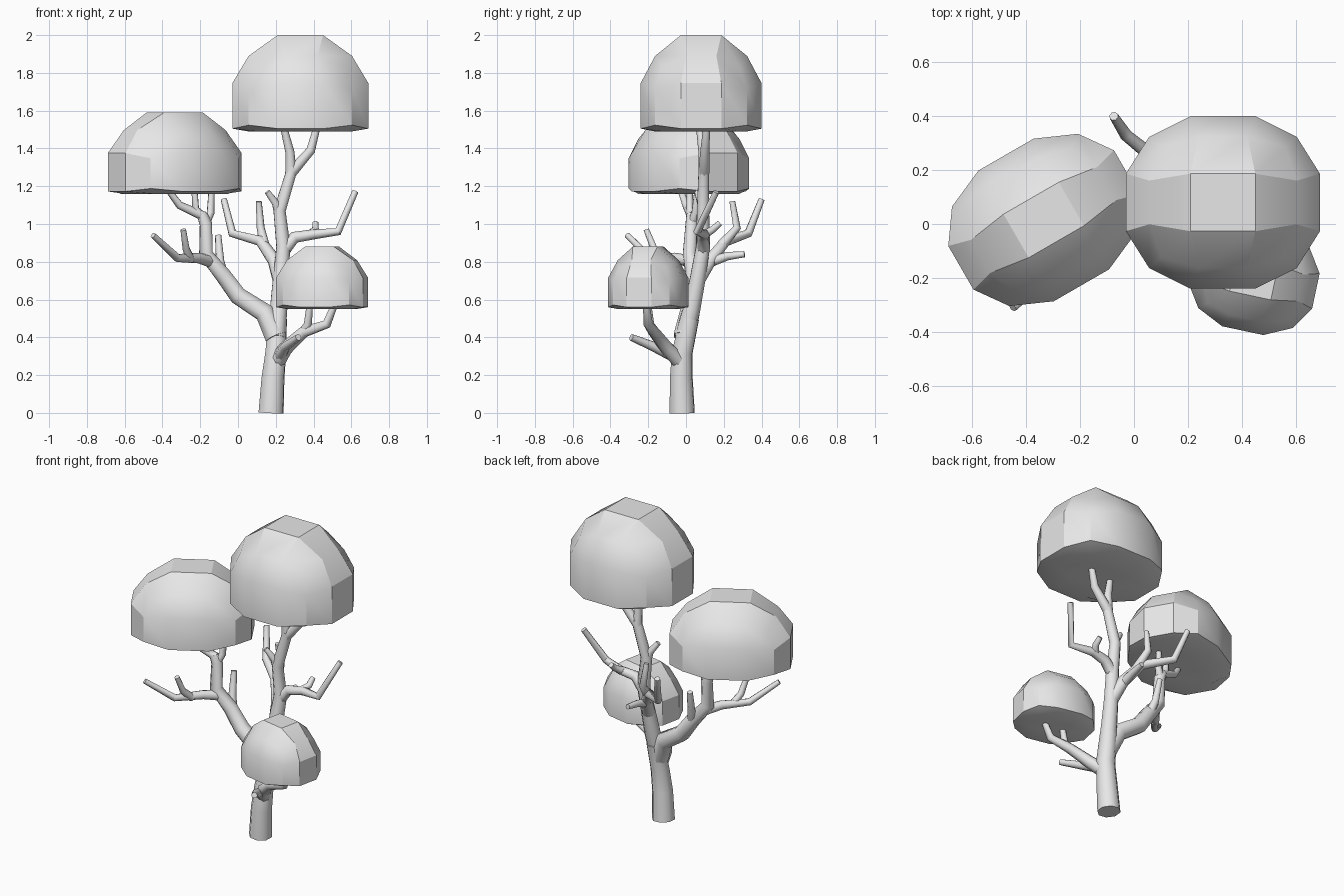
import bpy
import bmesh
from math import cos, pi, radians
from mathutils import Matrix, Vector

if "Cube" in bpy.data.objects:
    bpy.data.objects.remove(bpy.data.objects["Cube"], do_unlink=True)

grey = bpy.data.materials.new("plain_grey")
grey.use_nodes = True
grey.diffuse_color = (0.8, 0.8, 0.8, 1)
grey.node_tree.nodes["Principled BSDF"].inputs["Base Color"].default_value = grey.diffuse_color


def finish(obj, angle):
    """Shade one object smooth, keeping its hard edges, and colour it."""
    bpy.ops.object.select_all(action="DESELECT")
    obj.select_set(True)
    bpy.context.view_layer.objects.active = obj
    bpy.ops.object.shade_smooth_by_angle(angle=radians(angle))
    obj.data.materials.clear()
    obj.data.materials.append(grey)


def branch(name, start, end, *points):
    """Eight-sided limb tapering from start radius to end radius."""
    curve = bpy.data.curves.new(name, "CURVE")
    curve.dimensions = "3D"
    curve.bevel_depth = 1
    curve.bevel_resolution = 2
    curve.use_fill_caps = True
    spline = curve.splines.new("POLY")
    spline.points.add(len(points) - 1)
    for i, (point, place) in enumerate(zip(spline.points, points)):
        point.co = (*place, 1)
        point.radius = start + (end - start) * i / (len(points) - 1)
    helper = bpy.data.objects.new(name + "_path", curve)
    bpy.context.collection.objects.link(helper)
    bpy.context.view_layer.update()
    graph = bpy.context.evaluated_depsgraph_get()
    mesh = bpy.data.meshes.new_from_object(helper.evaluated_get(graph))
    bpy.data.objects.remove(helper, do_unlink=True)
    obj = bpy.data.objects.new(name, mesh)
    bpy.context.collection.objects.link(obj)
    # Weld the caps to the walls
    bm = bmesh.new()
    bm.from_mesh(mesh)
    bmesh.ops.remove_doubles(bm, verts=bm.verts, dist=0.0005)
    bmesh.ops.recalc_face_normals(bm, faces=bm.faces)
    bm.to_mesh(mesh)
    bm.free()
    finish(obj, 50)


def canopy(name, centre, half_x, half_y, height, turn):
    """Rounded cube flattened underneath into a dome."""
    bm = bmesh.new()
    bmesh.ops.create_cube(bm, size=2)
    bmesh.ops.subdivide_edges(bm, edges=bm.edges[:], cuts=2, use_grid_fill=True)
    widest = Vector((1, 1 / 3, 1 / 3)).normalized().x
    for v in bm.verts:
        d = v.co.normalized()
        if d.z > 0.5:
            z = 1 - (widest - d.z)
        elif d.z > 0:
            z = 0.5 - (0.3 - d.z) * 0.9
        elif d.z > -0.5:
            z = 0.03 + (d.z + 0.3) * 0.5
        else:
            z = 0
        v.co = (d.x / widest * half_x, d.y / widest * half_y, z * height)
    bmesh.ops.rotate(bm, verts=bm.verts, matrix=Matrix.Rotation(radians(turn), 3, "Z"))
    bmesh.ops.translate(bm, verts=bm.verts, vec=centre)
    mesh = bpy.data.meshes.new(name)
    bm.to_mesh(mesh)
    bm.free()
    obj = bpy.data.objects.new(name, mesh)
    bpy.context.collection.objects.link(obj)
    finish(obj, 30)


# Foliage domes
canopy("top_canopy", (0.33, 0.08, 1.49), 0.36, 0.32, 0.51, 0)
canopy("right_canopy", (-0.335, 0.015, 1.16), 0.355, 0.28, 0.43, 30)
canopy("low_canopy", (0.445, -0.2, 0.55), 0.235, 0.2, 0.33, -12)

# Trunk and main stem
branch("trunk", 0.07, 0.052, (0.175, -0.02, 0), (0.185, -0.025, 0.18),
       (0.2, -0.02, 0.32), (0.21, 0.02, 0.5))
branch("main_stem", 0.054, 0.03, (0.2, -0.01, 0.4), (0.215, 0.03, 0.55), (0.225, 0.06, 0.7),
       (0.24, 0.09, 0.88), (0.22, 0.09, 1.07), (0.29, 0.095, 1.3))
branch("stem_fork_a", 0.03, 0.018, (0.28, 0.095, 1.27), (0.275, 0.09, 1.38), (0.24, 0.07, 1.52))
branch("stem_fork_b", 0.03, 0.018, (0.28, 0.095, 1.27), (0.385, 0.1, 1.39), (0.42, 0.11, 1.52))
branch("stem_stub", 0.028, 0.016, (0.22, 0.09, 1.04), (0.2, 0.08, 1.11), (0.155, 0.06, 1.17))

# Big limb to the right canopy
branch("right_limb", 0.06, 0.03, (0.2, -0.01, 0.4), (0.14, 0.02, 0.53), (0, 0.04, 0.62),
       (-0.08, 0.04, 0.73), (-0.17, 0.02, 0.84), (-0.17, 0.03, 1), (-0.19, 0.03, 1.05))
branch("right_limb_tip_a", 0.026, 0.016, (-0.18, 0.03, 1.04), (-0.31, 0, 1.1), (-0.37, -0.03, 1.18))
branch("right_limb_tip_b", 0.024, 0.016, (-0.18, 0.03, 1.03), (-0.225, 0.02, 1.08), (-0.23, 0.02, 1.18))
branch("right_limb_tip_c", 0.026, 0.016, (-0.175, 0.03, 1), (-0.145, 0.05, 1.06), (-0.14, 0.06, 1.18))
branch("right_limb_spike", 0.03, 0.017, (-0.07, 0.04, 0.7), (-0.095, 0.08, 0.8), (-0.105, 0.11, 0.94))
branch("outer_limb", 0.034, 0.016, (-0.14, 0.03, 0.8), (-0.21, -0.06, 0.82),
       (-0.32, -0.19, 0.82), (-0.45, -0.31, 0.94))
branch("outer_twig", 0.024, 0.016, (-0.25, -0.11, 0.81), (-0.275, -0.17, 0.87), (-0.29, -0.21, 0.97))

# Limb reaching backwards
branch("back_limb", 0.042, 0.017, (0.225, 0.06, 0.7), (0.19, 0.13, 0.81), (0.12, 0.21, 0.91),
       (-0.03, 0.33, 0.95), (-0.075, 0.4, 1.13))
branch("back_twig", 0.028, 0.016, (0.14, 0.19, 0.89), (0.12, 0.27, 0.98), (0.11, 0.245, 1.12))
branch("back_stub", 0.028, 0.016, (0.19, 0.13, 0.8), (0.19, 0.22, 0.83), (0.2, 0.31, 0.84))

# Limb reaching left
branch("left_limb", 0.036, 0.017, (0.24, 0.09, 0.86), (0.3, 0.09, 0.93), (0.4, 0.1, 0.945),
       (0.53, 0.06, 0.96), (0.62, 0.16, 1.17))
branch("left_twig", 0.024, 0.016, (0.38, 0.1, 0.945), (0.41, 0.14, 0.97), (0.41, 0.18, 1.005))

# Low front limb under the small canopy
branch("front_limb", 0.045, 0.018, (0.2, -0.02, 0.26), (0.25, -0.1, 0.34), (0.35, -0.17, 0.43),
       (0.47, -0.2, 0.47), (0.51, -0.21, 0.57))
branch("front_twig", 0.026, 0.017, (0.34, -0.16, 0.42), (0.37, -0.19, 0.47), (0.38, -0.2, 0.57))
branch("front_stub", 0.034, 0.018, (0.22, -0.06, 0.3), (0.25, -0.17, 0.35), (0.32, -0.29, 0.4))
